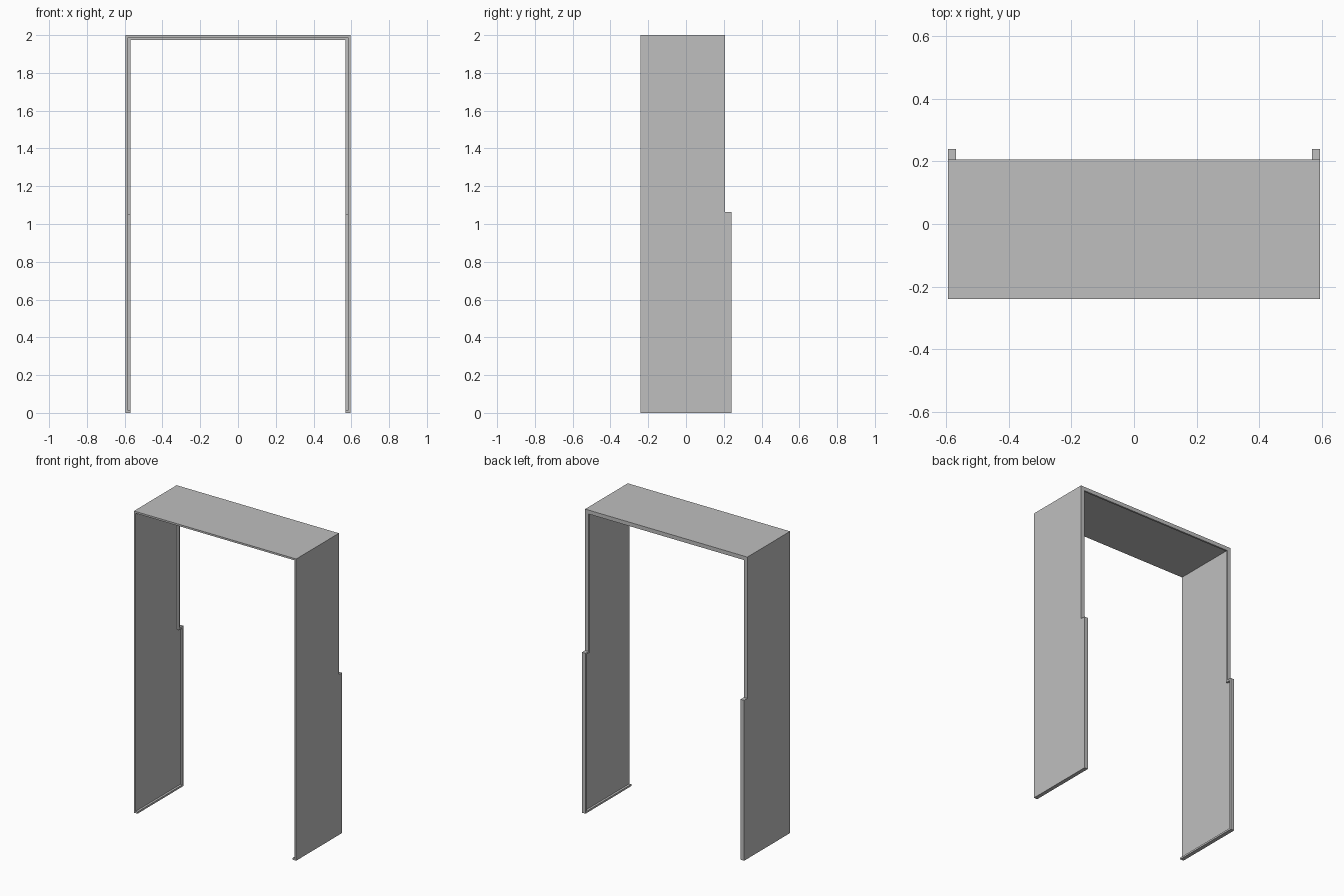
import bpy, bmesh

if "Cube" in bpy.data.objects:
    bpy.data.objects.remove(bpy.data.objects["Cube"])

steel = bpy.data.materials.new("light grey steel")
steel.use_nodes = True
grey = (0.52, 0.52, 0.52, 1)
steel.diffuse_color = grey
steel.node_tree.nodes["Principled BSDF"].inputs["Base Color"].default_value = grey

HALF, HEIGHT = 0.595, 2.0
FRONT, BACK, STEP_BACK, STEP_Z = -0.24, 0.207, 0.24, 1.063
SHEET, LIP = 0.012, 0.026


def prism(name, outline, x0, x1):
    """Extrude a (y, z) outline along x."""
    bm = bmesh.new()
    face = bm.faces.new([bm.verts.new((x0, y, z)) for y, z in outline])
    grown = bmesh.ops.extrude_face_region(bm, geom=[face])["geom"]
    moved = [v for v in grown if isinstance(v, bmesh.types.BMVert)]
    bmesh.ops.translate(bm, verts=moved, vec=(x1 - x0, 0, 0))
    bmesh.ops.recalc_face_normals(bm, faces=bm.faces)
    mesh = bpy.data.meshes.new(name)
    bm.to_mesh(mesh)
    bm.free()
    mesh.materials.append(steel)
    obj = bpy.data.objects.new(name, mesh)
    bpy.context.collection.objects.link(obj)
    return obj


def rectangle(y0, y1, z0, z1):
    return [(y0, z0), (y1, z0), (y1, z1), (y0, z1)]


# Stepped side sheets, each with a folded lip along the foot, back and step
top_z = HEIGHT - SHEET
outer = [(FRONT, 0), (STEP_BACK, 0), (STEP_BACK, STEP_Z), (BACK, STEP_Z), (BACK, top_z)]
inner = [(BACK - SHEET, top_z), (BACK - SHEET, STEP_Z - SHEET),
         (STEP_BACK - SHEET, STEP_Z - SHEET), (STEP_BACK - SHEET, SHEET), (FRONT, SHEET)]
for side, s in (("left", 1), ("right", -1)):
    prism(side + "_side_panel", outer + [(FRONT, top_z)], s * HALF, s * (HALF - SHEET))
    prism(side + "_folded_lip", outer + inner, s * (HALF - SHEET), s * (HALF - LIP))

# Top sheet with its rear lip
prism("top_panel", rectangle(FRONT, BACK, top_z, HEIGHT), -HALF, HALF)
prism("top_rear_lip", rectangle(BACK - SHEET, BACK, HEIGHT - LIP, top_z), LIP - HALF, HALF - LIP)
